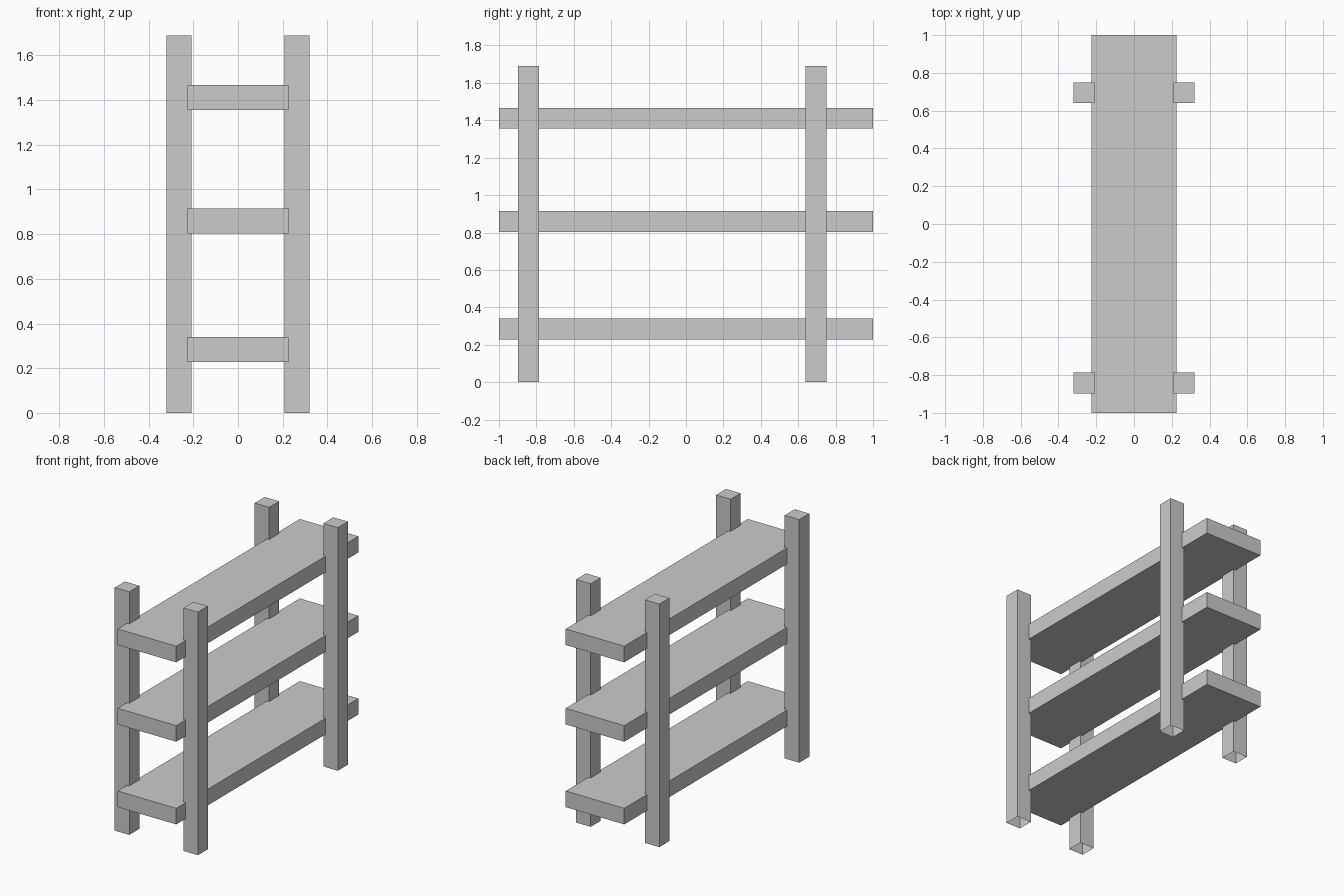
import bpy, bmesh

if "Cube" in bpy.data.objects:
    bpy.data.objects.remove(bpy.data.objects["Cube"])


def box(name, lo, hi, open_bottom=False):
    bm = bmesh.new()
    bmesh.ops.create_cube(bm, size=1)
    for v in bm.verts:
        v.co = [lo[i] + (v.co[i] + 0.5) * (hi[i] - lo[i]) for i in range(3)]
    if open_bottom:
        bm.normal_update()
        under = [f for f in bm.faces if f.normal.z < -0.5]
        bmesh.ops.delete(bm, geom=under, context='FACES_ONLY')
    mesh = bpy.data.meshes.new(name)
    bm.to_mesh(mesh)
    bm.free()
    obj = bpy.data.objects.new(name, mesh)
    bpy.context.collection.objects.link(obj)
    return obj


# Three long shelf boards
for name, z in (("lower", 0.228), ("middle", 0.803), ("upper", 1.355)):
    box(f"{name}_shelf", (-0.225, -1, z), (0.225, 1, z + 0.112))

# Four upright posts, hollow at the foot, overlapping the board edges
for end, y in (("front", -0.897), ("back", 0.64)):
    for side, x in (("left", -0.32), ("right", 0.208)):
        box(f"{end}_{side}_post", (x, y, 0), (x + 0.112, y + 0.11, 1.69), open_bottom=True)
